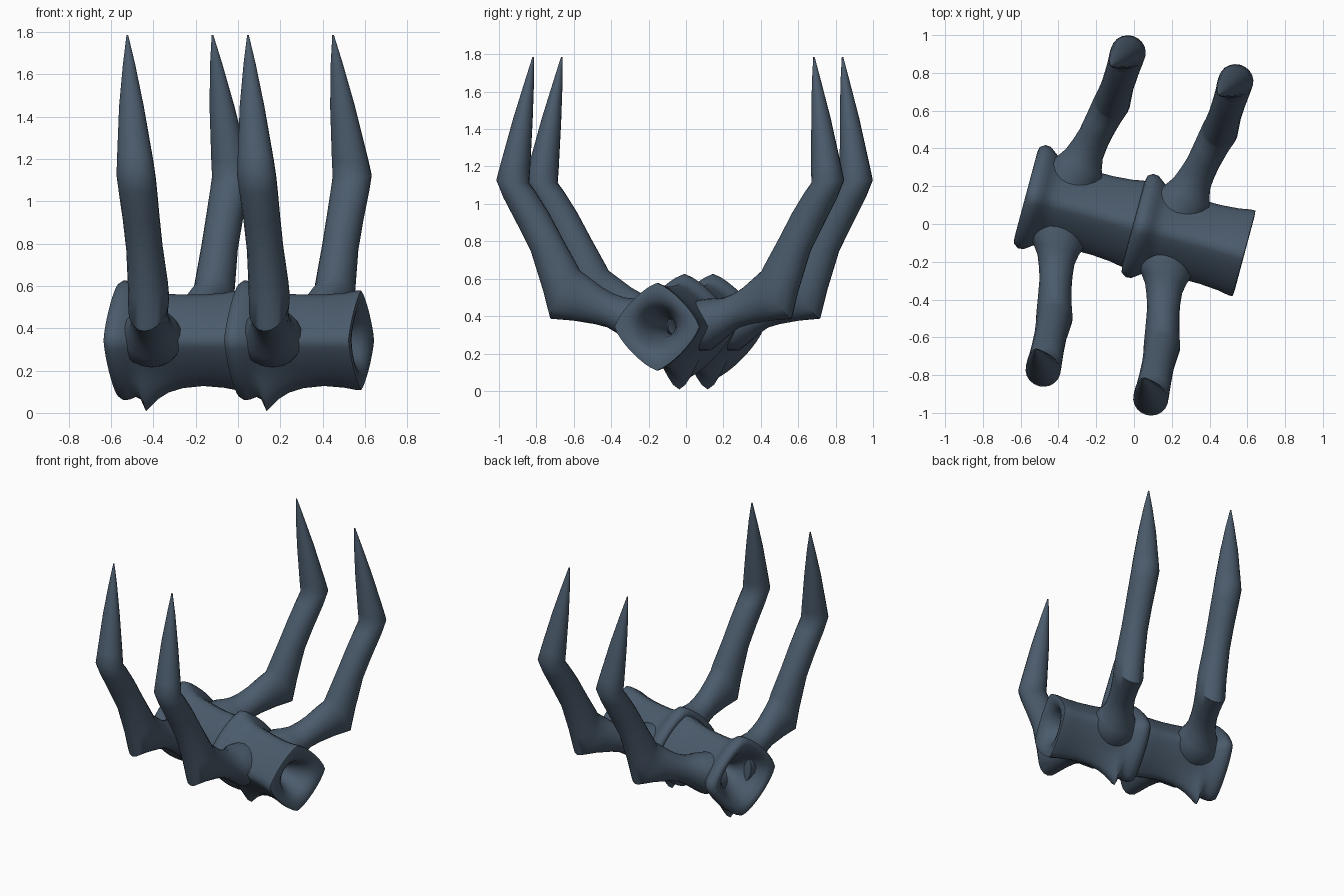
import bpy, bmesh
from math import sin, cos, pi, radians
from mathutils import Vector, Matrix

YAW = radians(-15)
CZ = 0.343

mat = bpy.data.materials.new("slate")
mat.diffuse_color = (0.07, 0.105, 0.15, 1)


def loft(name, rings, loop=False):
    """Skin a list of equal-length point rings; cap the ends or join them in a loop."""
    bm = bmesh.new()
    vr = [[bm.verts.new(p) for p in ring] for ring in rings]
    n = len(vr[0])
    pairs = list(zip(vr, vr[1:])) + ([(vr[-1], vr[0])] if loop else [])
    for a, b in pairs:
        for i in range(n):
            j = (i + 1) % n
            bm.faces.new((a[i], a[j], b[j], b[i]))
    if not loop:
        bm.faces.new(vr[0][::-1])
        bm.faces.new(vr[-1])
    bmesh.ops.recalc_face_normals(bm, faces=bm.faces)
    me = bpy.data.meshes.new(name)
    bm.to_mesh(me)
    bm.free()
    ob = bpy.data.objects.new(name, me)
    bpy.context.collection.objects.link(ob)
    me.materials.append(mat)
    return ob


def place(ob, shift, angle):
    ob.rotation_euler.z = YAW
    ob.location = Matrix.Rotation(YAW, 3, 'Z') @ Vector((shift, 0, 0))
    bpy.ops.object.select_all(action='DESELECT')
    bpy.context.view_layer.objects.active = ob
    ob.select_set(True)
    bpy.ops.object.shade_smooth_by_angle(angle=radians(angle))


# vertebra sections: position, radius, roundness (2 = circle), spur under the keel
BODY = [(0.30, 0.04, 2, 0), (0.17, 0.05, 2, 0), (0.11, 0.11, 2, 0), (0.05, 0.155, 1.8, 0),
        (0.01, 0.195, 1.6, 0), (-0.003, 0.235, 1.4, 0), (0.003, 0.265, 1.32, 0),
        (0.03, 0.283, 1.3, 0), (0.06, 0.28, 1.3, 0), (0.09, 0.258, 1.3, 0.01),
        (0.115, 0.24, 1.3, 0.04), (0.14, 0.23, 1.3, 0.105), (0.165, 0.225, 1.3, 0.085),
        (0.20, 0.222, 1.3, 0.055), (0.25, 0.219, 1.3, 0.028), (0.32, 0.216, 1.3, 0.01),
        (0.42, 0.216, 1.3, 0), (0.52, 0.224, 1.3, 0), (0.58, 0.235, 1.3, 0),
        (0.603, 0.234, 1.3, 0), (0.606, 0.2, 1.4, 0), (0.596, 0.15, 1.7, 0),
        (0.57, 0.115, 2, 0), (0.51, 0.085, 2, 0), (0.43, 0.055, 2, 0)]

# rib sections: position along, out, up, half width, half depth, tilt in degrees
RIB = [(0.200, 0.10, 0.350, 0.150, 0.135, -5), (0.215, 0.19, 0.355, 0.152, 0.140, 0),
       (0.225, 0.235, 0.375, 0.125, 0.120, 5), (0.240, 0.29, 0.400, 0.101, 0.100, 8),
       (0.255, 0.35, 0.430, 0.092, 0.092, 10), (0.270, 0.41, 0.455, 0.088, 0.100, 12),
       (0.290, 0.50, 0.490, 0.092, 0.123, 22), (0.310, 0.585, 0.515, 0.098, 0.152, 32),
       (0.313, 0.61, 0.600, 0.094, 0.115, 55), (0.316, 0.686, 0.780, 0.086, 0.092, 68),
       (0.320, 0.76, 0.920, 0.087, 0.090, 68), (0.324, 0.835, 1.050, 0.091, 0.088, 80),
       (0.325, 0.872, 1.120, 0.093, 0.088, 95), (0.317, 0.86, 1.200, 0.086, 0.080, 98),
       (0.290, 0.825, 1.450, 0.059, 0.052, 98), (0.270, 0.795, 1.650, 0.029, 0.025, 98),
       (0.257, 0.777, 1.785, 0.004, 0.004, 98)]


def body_ring(u, r, n, spur, segs=40):
    pts = []
    for i in range(segs):
        a = 2 * pi * i / segs
        c, s = cos(a), sin(a)
        k = r / (abs(c) ** n + abs(s) ** n) ** (1 / n)
        drop = spur * max(0, -s) ** 8
        pts.append((u, c * k, CZ + s * k - drop))
    return pts


def rib_ring(u, v, z, ru, rb, tilt, segs=20):
    t = radians(tilt)
    side, depth = Vector((1, 0, 0)), Vector((0, -sin(t), cos(t)))
    return [Vector((u, v, z)) + side * ru * cos(2 * pi * i / segs)
            + depth * rb * sin(2 * pi * i / segs) for i in range(segs)]


# two vertebrae in a row, each with a mirrored pair of ribs
for label, shift in (("left", -0.59), ("right", 0.0)):
    body = loft(label + "_vertebra", [body_ring(*s) for s in BODY], loop=True)
    place(body, shift, 60)

    ribs = loft(label + "_rib_pair", [rib_ring(*s) for s in RIB])
    place(ribs, shift, 50)
    mir = ribs.modifiers.new("mirror", 'MIRROR')
    mir.use_axis = (False, True, False)
    mir.use_mirror_merge = False
